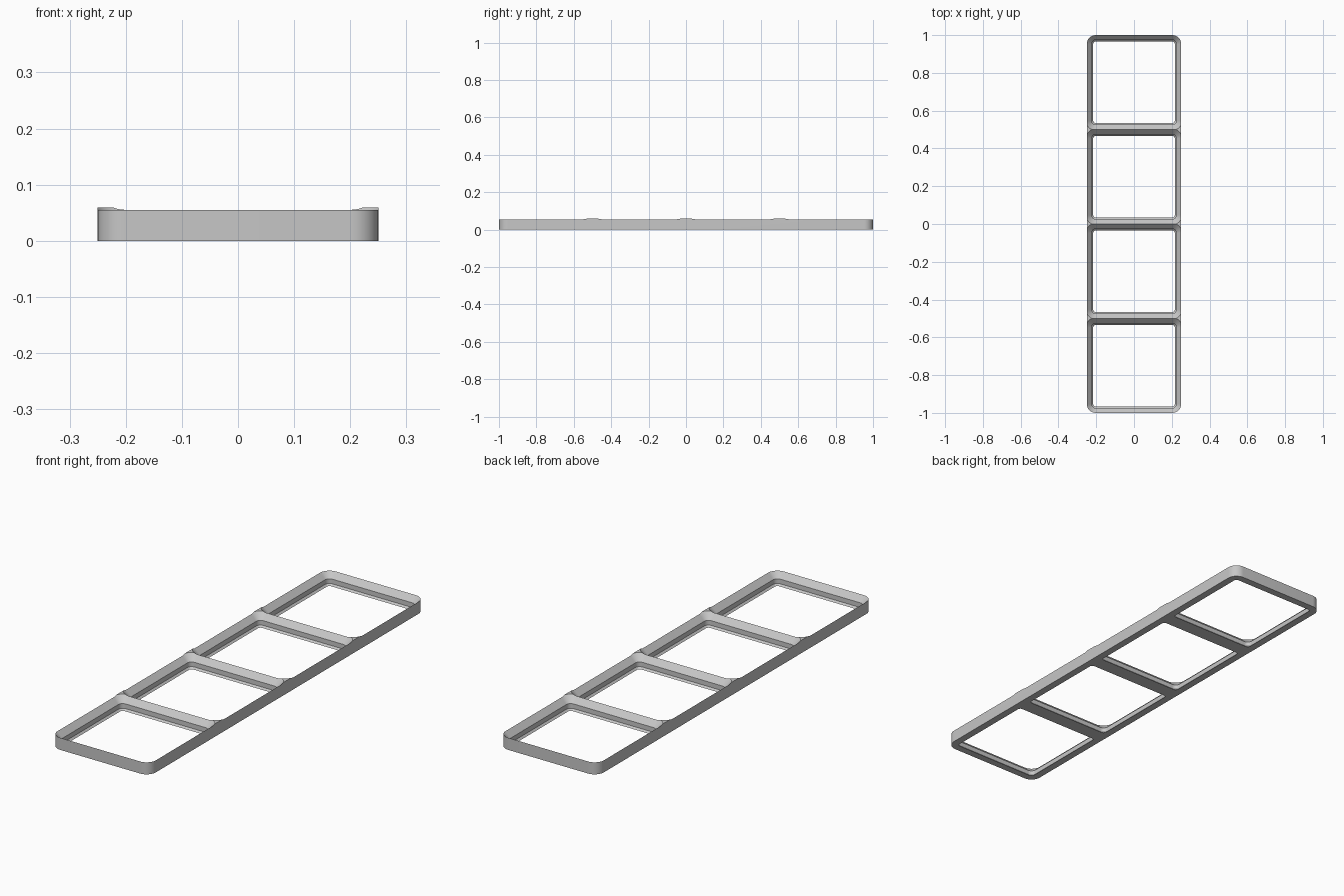
import bpy
import bmesh
import math

cube = bpy.data.objects.get("Cube")
if cube:
    bpy.data.objects.remove(cube, do_unlink=True)

CELL = 0.5            # pitch of one cell
MM = CELL / 42        # profile dimensions are in 1/42 of a cell
CELLS = 4
RADIUS = 4            # outer corner radius
HEIGHT = 5
SEGMENTS = 12         # per rounded corner

grey = bpy.data.materials.new("light grey")
grey.use_nodes = True
colour = (0.57, 0.57, 0.57, 1)
grey.diffuse_color = colour
grey.node_tree.nodes["Principled BSDF"].inputs["Base Color"].default_value = colour


def rounded_rect(half_x, half_y, radius, z):
    """Points of a rounded rectangle, counter-clockwise."""
    points = []
    for quarter, (sx, sy) in enumerate([(1, 1), (-1, 1), (-1, -1), (1, -1)]):
        for i in range(SEGMENTS + 1):
            a = (quarter + i / SEGMENTS) * math.pi / 2
            points.append((sx * (half_x - radius) + radius * math.cos(a),
                           sy * (half_y - radius) + radius * math.sin(a), z))
    return points


def loft(name, half_x, half_y, profile, y=0):
    """Solid through rounded rectangles; profile holds (inset, height) pairs."""
    bm = bmesh.new()
    rings = []
    for inset, z in profile:
        ring = rounded_rect(half_x - inset, half_y - inset, RADIUS - inset, z)
        rings.append([bm.verts.new([c * MM for c in p]) for p in ring])
    bm.faces.new(rings[0][::-1])
    bm.faces.new(rings[-1])
    count = len(rings[0])
    for low, high in zip(rings, rings[1:]):
        for i in range(count):
            j = (i + 1) % count
            bm.faces.new((low[i], low[j], high[j], high[i]))
    mesh = bpy.data.meshes.new(name)
    bm.to_mesh(mesh)
    bm.free()
    mesh.materials.append(grey)
    obj = bpy.data.objects.new(name, mesh)
    obj.location.y = y
    bpy.context.collection.objects.link(obj)
    return obj


# Solid slab with rounded corners
frame = loft("grid_frame", 21, 21 * CELLS, [(0, 0), (0, HEIGHT)])

# Stepped pocket: lower chamfer, straight wall, upper chamfer running past the rim
pocket_profile = [(2.85, -1), (2.85, 0), (2.15, 0.7), (2.15, 2.5), (0, 4.65), (-0.85, 5.5)]

bpy.ops.object.select_all(action='DESELECT')
bpy.context.view_layer.objects.active = frame
frame.select_set(True)
for n in range(CELLS):
    cutter = loft("pocket_cutter", 21, 21, pocket_profile, (n - (CELLS - 1) / 2) * CELL)
    cutter.hide_render = True
    cut = frame.modifiers.new("pocket", 'BOOLEAN')
    cut.operation = 'DIFFERENCE'
    cut.solver = 'EXACT'
    cut.object = cutter
    bpy.context.view_layer.update()
    bpy.ops.object.modifier_apply(modifier=cut.name)
    bpy.data.objects.remove(cutter, do_unlink=True)

bpy.ops.object.shade_smooth_by_angle(angle=math.radians(30))
